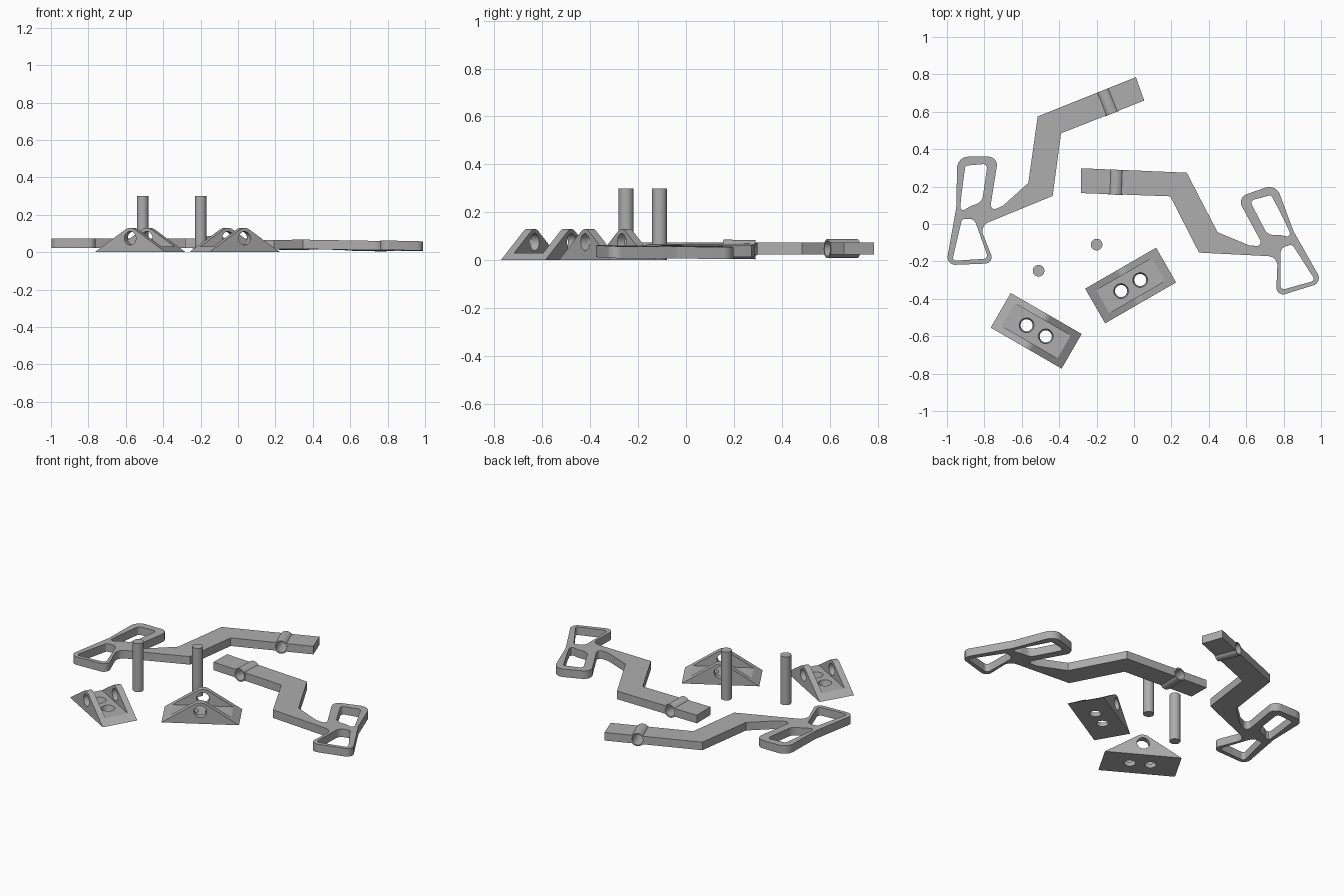
import bpy, bmesh, math
from mathutils import Vector, Matrix

if "Cube" in bpy.data.objects:
    bpy.data.objects.remove(bpy.data.objects["Cube"])

grey = bpy.data.materials.new("plastic grey")
grey.diffuse_color = (0.42, 0.42, 0.42, 1)
grey.use_nodes = True
grey.node_tree.nodes["Principled BSDF"].inputs["Base Color"].default_value = grey.diffuse_color


def rounded(points, steps=6):
    """Closed outline from (x, y, radius) corners."""
    out, n = [], len(points)
    for i, (x, y, r) in enumerate(points):
        p = Vector((x, y))
        a = Vector(points[i - 1][:2]) - p
        b = Vector(points[(i + 1) % n][:2]) - p
        if r == 0:
            out.append(p)
            continue
        half = a.angle(b) / 2
        cut = min(r / math.tan(half), a.length * 0.48, b.length * 0.48)
        p0, p1 = p + a.normalized() * cut, p + b.normalized() * cut
        centre = p + (a.normalized() + b.normalized()).normalized() * cut / math.cos(half)
        for k in range(steps + 1):
            d = (p0 - centre).lerp(p1 - centre, k / steps)
            out.append(centre + d.normalized() * (p0 - centre).length)
    return out


def plate(name, outlines, z0, z1):
    """Flat plate with holes: first outline is the rim, the rest are holes."""
    cu = bpy.data.curves.new(name, 'CURVE')
    cu.dimensions, cu.fill_mode, cu.extrude = '2D', 'BOTH', (z1 - z0) / 2
    for pts in outlines:
        sp = cu.splines.new('POLY')
        sp.points.add(len(pts) - 1)
        sp.use_cyclic_u = True
        for q, p in zip(sp.points, pts):
            q.co = (p[0], p[1], 0, 1)
    tmp = bpy.data.objects.new("tmp", cu)
    bpy.context.collection.objects.link(tmp)
    me = bpy.data.meshes.new_from_object(tmp.evaluated_get(bpy.context.evaluated_depsgraph_get()))
    bpy.data.objects.remove(tmp)
    bm = bmesh.new()
    bm.from_mesh(me)
    bmesh.ops.remove_doubles(bm, verts=bm.verts, dist=1e-5)
    bmesh.ops.recalc_face_normals(bm, faces=bm.faces)
    bmesh.ops.translate(bm, verts=bm.verts, vec=(0, 0, (z0 + z1) / 2))
    bm.to_mesh(me)
    bm.free()
    return add(name, me)


def add(name, me):
    me.name = name
    me.materials.clear()
    me.materials.append(grey)
    ob = bpy.data.objects.new(name, me)
    bpy.context.collection.objects.link(ob)
    return ob


def cylinder(name, r0, r1, depth, matrix):
    me, bm = bpy.data.meshes.new(name), bmesh.new()
    bmesh.ops.create_cone(bm, cap_ends=True, segments=32, radius1=r0, radius2=r1,
                          depth=depth, matrix=matrix)
    bm.to_mesh(me)
    bm.free()
    return add(name, me)


def combine(ob, other, op):
    """Apply a boolean and drop the helper."""
    m = ob.modifiers.new(op, 'BOOLEAN')
    m.operation, m.object, m.solver = op, other, 'EXACT'
    me = bpy.data.meshes.new_from_object(ob.evaluated_get(bpy.context.evaluated_depsgraph_get()))
    ob.modifiers.clear()
    ob.data = me
    bpy.data.objects.remove(other)


def smooth(ob):
    bpy.ops.object.select_all(action='DESELECT')
    ob.select_set(True)
    bpy.context.view_layer.objects.active = ob
    bpy.ops.object.shade_smooth_by_angle(angle=math.radians(30))


# Lever: cranked arm with a looped handle
RIM = [(0.01, 0.785, 0), (0.055, 0.66, 0), (-0.39, 0.485, 0), (-0.435, 0.15, 0),
       (-0.825, -0.01, 0.05), (-0.745, -0.21, 0.035), (-1.005, -0.22, 0.04),
       (-0.95, 0.09, 0.1), (-0.945, 0.36, 0.06), (-0.725, 0.36, 0.045),
       (-0.77, 0.06, 0.05), (-0.565, 0.22, 0), (-0.515, 0.575, 0)]
RIM[10] = (-0.772, 0.066, 0.035)
RIM[11] = (-0.565, 0.22, 0)
RIM.insert(11, (-0.70, 0.098, 0))
UPPER = [(-0.902, 0.312, 0.015), (-0.783, 0.322, 0.02), (-0.812, 0.118, 0.05),
         (-0.875, 0.095, 0.03), (-0.932, 0.06, 0.02), (-0.922, 0.16, 0.1)]
LOWER = [(-0.92, 0.025, 0.015), (-0.855, 0.03, 0.04), (-0.778, -0.185, 0.02),
         (-0.972, -0.197, 0.015)]
ANG = math.radians(19.4)


def lever(name, place, heading, shear=None):
    outlines = [[place(p) for p in rounded(o)] for o in (RIM, UPPER, LOWER)]
    ob = plate(name, outlines, 0.023, 0.073)
    c = place(Vector((-0.142, 0.652)))
    across = (Matrix.Translation((c.x, c.y, 0.048)) @ Matrix.Rotation(heading, 4, 'Z')
              @ Matrix.Rotation(math.pi / 2, 4, 'X'))
    combine(ob, cylinder("boss", 0.04, 0.04, 0.134, across), 'UNION')
    combine(ob, cylinder("bore", 0.032, 0.032, 0.3, across), 'DIFFERENCE')
    if shear:
        for v in ob.data.vertices:
            v.co.z += shear(v.co)
    smooth(ob)


def mirrored(p):
    return Vector((-p.x * math.cos(ANG) - p.y * math.sin(ANG) - 0.013,
                   -p.x * math.sin(ANG) + p.y * math.cos(ANG) - 0.439))


lever("left_lever", lambda p: p, math.radians(21.5))
lever("right_lever", mirrored, math.radians(-2.1),
      lambda v: -0.018 * (v.x + 0.28) - 0.015 * (v.y - 0.23))

# Hinge pins
for name, x, y in (("left_pin", -0.51, -0.25), ("right_pin", -0.20, -0.11)):
    smooth(cylinder(name, 0.031, 0.031, 0.3, Matrix.Translation((x, y, 0.15))))


# Mounting bracket: gabled cheeks joined by a drilled base
def bracket(name, x, y, angle):
    L, W, T, HZ, R = 0.219, 0.107, 0.037, 0.075, 0.055
    tilt = math.asin(R / math.hypot(L, HZ)) + math.atan2(HZ, L)
    start = math.pi / 2 - tilt
    arc = [(R * math.cos(start + 2 * tilt * k / 16), HZ + R * math.sin(start + 2 * tilt * k / 16))
           for k in range(17)]
    ob = plate(name, [[(-L, 0.0), (L, 0.0)] + arc], -W, W)
    ob.data.transform(Matrix.Rotation(math.pi / 2, 4, 'X'))
    # slot between the cheeks
    me, bm = bpy.data.meshes.new("slot"), bmesh.new()
    bmesh.ops.create_cube(bm, size=1, matrix=Matrix.Translation((0, 0, 0.13))
                          @ Matrix.Diagonal((1, 2 * (W - T), 0.2, 1)))
    bm.to_mesh(me)
    bm.free()
    combine(ob, add("slot", me), 'DIFFERENCE')
    # pin hole and two screw holes
    combine(ob, cylinder("pin_hole", 0.036, 0.036, 0.5, Matrix.Translation((0, 0, HZ))
                         @ Matrix.Rotation(math.pi / 2, 4, 'X')), 'DIFFERENCE')
    for s in (-1, 1):
        combine(ob, cylinder("screw_hole", 0.03, 0.042, 0.05,
                             Matrix.Translation((s * 0.059, 0, 0.015))), 'DIFFERENCE')
    ob.data.transform(Matrix.Translation((x, y, 0)) @ Matrix.Rotation(angle, 4, 'Z'))
    smooth(ob)


bracket("left_bracket", -0.523, -0.571, math.radians(-30))
bracket("right_bracket", -0.018, -0.329, math.radians(30))
